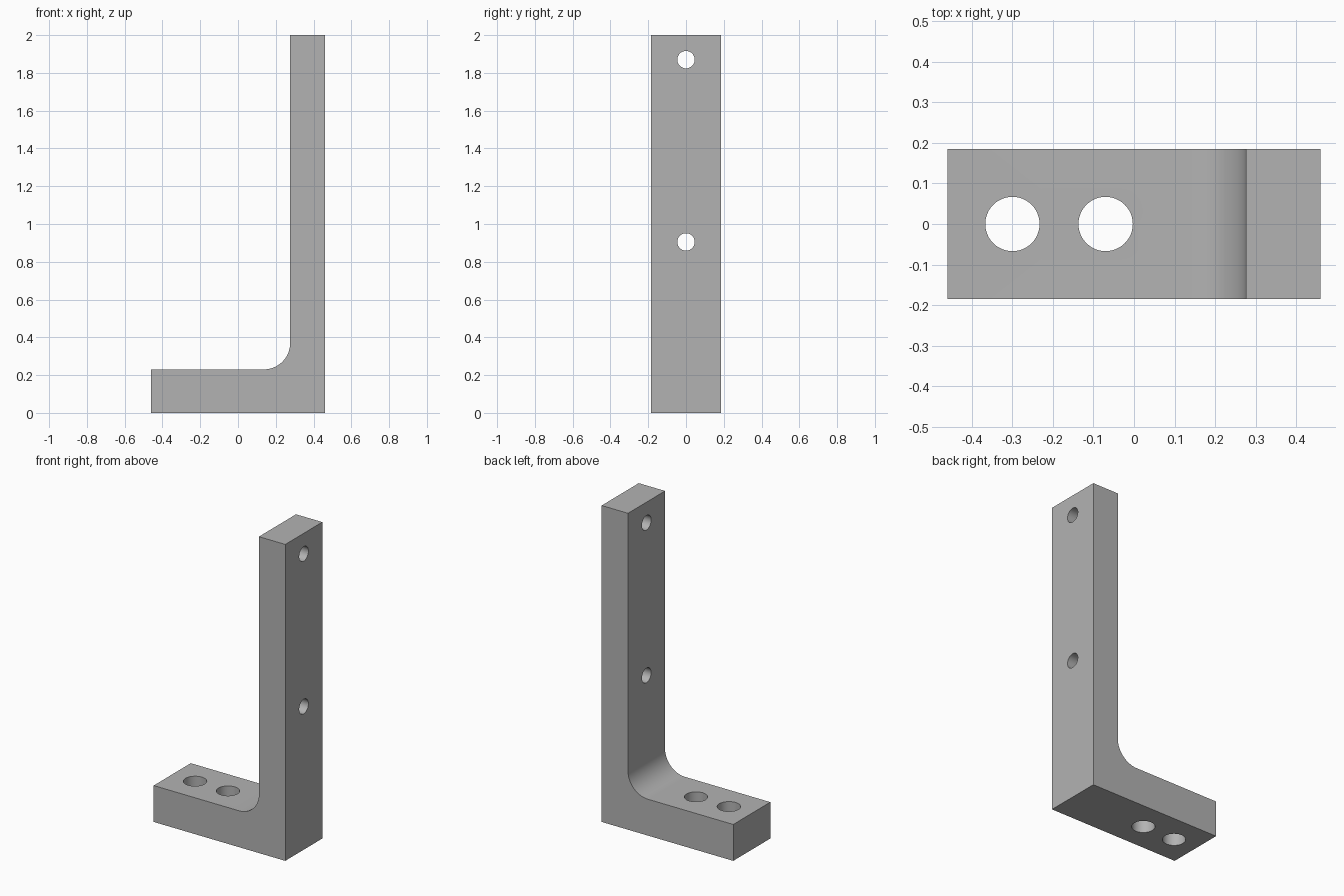
import bpy, bmesh, math
from mathutils import Matrix

if "Cube" in bpy.data.objects:
    bpy.data.objects.remove(bpy.data.objects["Cube"], do_unlink=True)

HALF_X, HALF_Y, HEIGHT = 0.46, 0.185, 2.0
FOOT_TOP, POST_X, FILLET = 0.23, 0.276, 0.14

grey = bpy.data.materials.new("plain grey")
grey.use_nodes = True
colour = (0.45, 0.45, 0.45, 1)
grey.diffuse_color = colour
grey.node_tree.nodes["Principled BSDF"].inputs["Base Color"].default_value = colour


def add_object(name, bm):
    bmesh.ops.recalc_face_normals(bm, faces=bm.faces)
    mesh = bpy.data.meshes.new(name)
    bm.to_mesh(mesh)
    bm.free()
    mesh.materials.append(grey)
    obj = bpy.data.objects.new(name, mesh)
    bpy.context.collection.objects.link(obj)
    return obj


# L-shaped bracket: side profile with a filleted inner corner, extruded in depth
profile = [(-HALF_X, 0), (HALF_X, 0), (HALF_X, HEIGHT), (POST_X, HEIGHT)]
STEPS = 20
for i in range(STEPS + 1):
    a = -i / STEPS * math.pi / 2
    profile.append((POST_X - FILLET + FILLET * math.cos(a),
                    FOOT_TOP + FILLET + FILLET * math.sin(a)))
profile.append((-HALF_X, FOOT_TOP))

bm = bmesh.new()
side = bm.faces.new([bm.verts.new((x, -HALF_Y, z)) for x, z in profile])
extruded = bmesh.ops.extrude_face_region(bm, geom=[side])["geom"]
bmesh.ops.translate(bm, vec=(0, 2 * HALF_Y, 0),
                    verts=[v for v in extruded if isinstance(v, bmesh.types.BMVert)])
bracket = add_object("bracket", bm)


# Round through holes
def drill(name, location, radius, rotation):
    bm = bmesh.new()
    bmesh.ops.create_cone(bm, cap_ends=True, segments=48, radius1=radius,
                          radius2=radius, depth=0.5,
                          matrix=Matrix.Translation(location) @ rotation)
    cutter = add_object(name, bm)
    cutter.hide_render = True
    mod = bracket.modifiers.new(name, "BOOLEAN")
    mod.operation, mod.solver, mod.object = "DIFFERENCE", "EXACT", cutter
    return cutter


sideways = Matrix.Rotation(math.pi / 2, 4, "Y")
cutters = [drill("foot_hole_cutter", (x, 0, FOOT_TOP / 2), 0.067, Matrix())
           for x in (-0.30, -0.07)]
cutters += [drill("post_hole_cutter", (0.37, 0, z), 0.046, sideways)
            for z in (0.905, 1.87)]

# Apply the cuts and shade the round surfaces smooth
bpy.ops.object.select_all(action="DESELECT")
bracket.select_set(True)
bpy.context.view_layer.objects.active = bracket
for mod in list(bracket.modifiers):
    bpy.ops.object.modifier_apply(modifier=mod.name)
for cutter in cutters:
    bpy.data.objects.remove(cutter, do_unlink=True)
bpy.ops.object.shade_smooth_by_angle(angle=math.radians(30))
